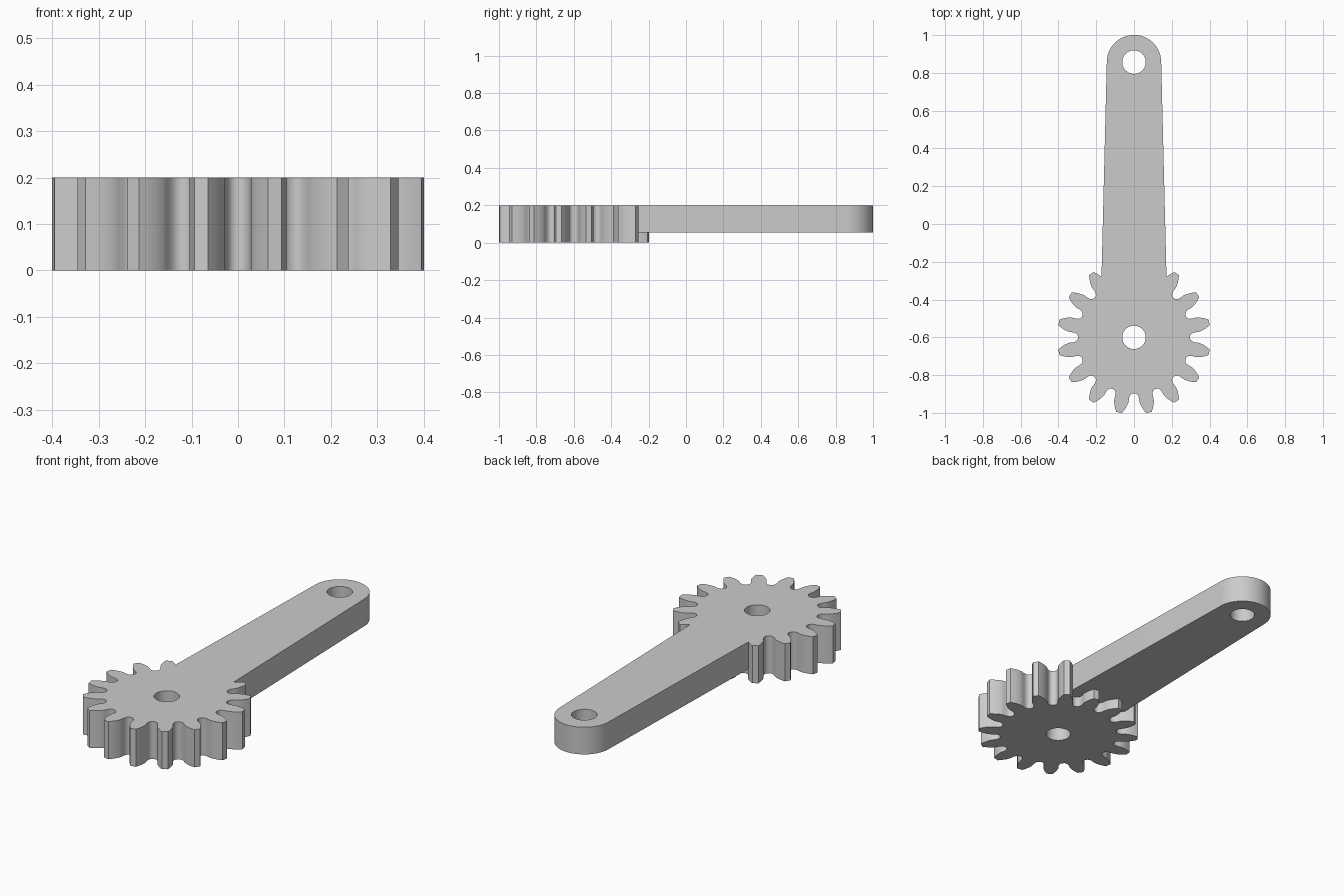
import bpy
import bmesh
from math import acos, cos, sin, tan, pi, radians

cube = bpy.data.objects.get("Cube")
if cube:
    bpy.data.objects.remove(cube)

GEAR_Y, PIVOT_Y = -0.6, 0.857
TOP = 0.2
TEETH, TIP_R = 16, 0.406
PITCH_R = TIP_R * TEETH / (TEETH + 2)
PRESSURE = radians(20)
BASE_R = PITCH_R * cos(PRESSURE)

grey = bpy.data.materials.new("plain grey")
grey.use_nodes = True
grey.diffuse_color = (0.6, 0.6, 0.6, 1)
grey.node_tree.nodes["Principled BSDF"].inputs["Base Color"].default_value = (0.6, 0.6, 0.6, 1)


def prism(name, outline, z0, z1):
    """Extrude a closed counter-clockwise outline from z0 to z1."""
    bm = bmesh.new()
    face = bm.faces.new([bm.verts.new((x, y, z0)) for x, y in outline])
    up = bmesh.ops.extrude_face_region(bm, geom=[face])["geom"]
    verts = [v for v in up if isinstance(v, bmesh.types.BMVert)]
    bmesh.ops.translate(bm, verts=verts, vec=(0, 0, z1 - z0))
    bmesh.ops.recalc_face_normals(bm, faces=bm.faces)
    mesh = bpy.data.meshes.new(name)
    bm.to_mesh(mesh)
    bm.free()
    mesh.materials.append(grey)
    obj = bpy.data.objects.new(name, mesh)
    bpy.context.collection.objects.link(obj)
    return obj


def arc(cx, cy, r, start, end, steps):
    return [(cx + r * cos(start + (end - start) * i / steps),
             cy + r * sin(start + (end - start) * i / steps)) for i in range(steps + 1)]


def combine(target, tool, operation):
    """Apply a boolean and discard the tool."""
    mod = target.modifiers.new("join", "BOOLEAN")
    mod.operation, mod.object, mod.solver = operation, tool, "EXACT"
    bpy.context.view_layer.objects.active = target
    bpy.ops.object.modifier_apply(modifier=mod.name)
    bpy.data.objects.remove(tool)


def half_angle(r):
    """Half the angular thickness of an involute tooth at radius r."""
    a = acos(min(1, BASE_R / r))
    return pi / (2 * TEETH) + tan(PRESSURE) - PRESSURE - (tan(a) - a)


# Tooth flank from the rounded root to the tip, as (radius, half angle)
flank = [(0.297, radians(9.9)), (0.301, radians(8.4)), (0.31, radians(7.2)), (0.323, radians(6.6))]
flank += [(r, half_angle(r)) for r in [BASE_R + (TIP_R - BASE_R) * (i / 6) ** 2 for i in range(7)]]

# Gear outline
gear_outline = []
for k in range(TEETH):
    mid = (k + 0.5) * 2 * pi / TEETH
    tooth = [(r, mid - a) for r, a in flank] + [(r, mid + a) for r, a in reversed(flank)]
    gear_outline += [(r * cos(t), GEAR_Y + r * sin(t)) for r, t in tooth]
gear_arm = prism("gear_with_arm", gear_outline, 0, TOP)

# Tapered arm with a round end, raised clear of the gear's underside
arm_outline = [(-0.18, GEAR_Y), (0.18, GEAR_Y)] + arc(0, PIVOT_Y, 0.144, 0, pi, 32)
combine(gear_arm, prism("arm", arm_outline, 0.055, TOP), "UNION")

# Shaft hole and pivot hole
for y in (GEAR_Y, PIVOT_Y):
    hole = arc(0, y, 0.062, 0, 2 * pi, 48)[:-1]
    combine(gear_arm, prism("hole_cutter", hole, -0.1, TOP + 0.1), "DIFFERENCE")

# Smooth curved walls, keep the rims sharp
bpy.ops.object.select_all(action="DESELECT")
gear_arm.select_set(True)
bpy.context.view_layer.objects.active = gear_arm
bpy.ops.object.shade_smooth_by_angle(angle=radians(30))
